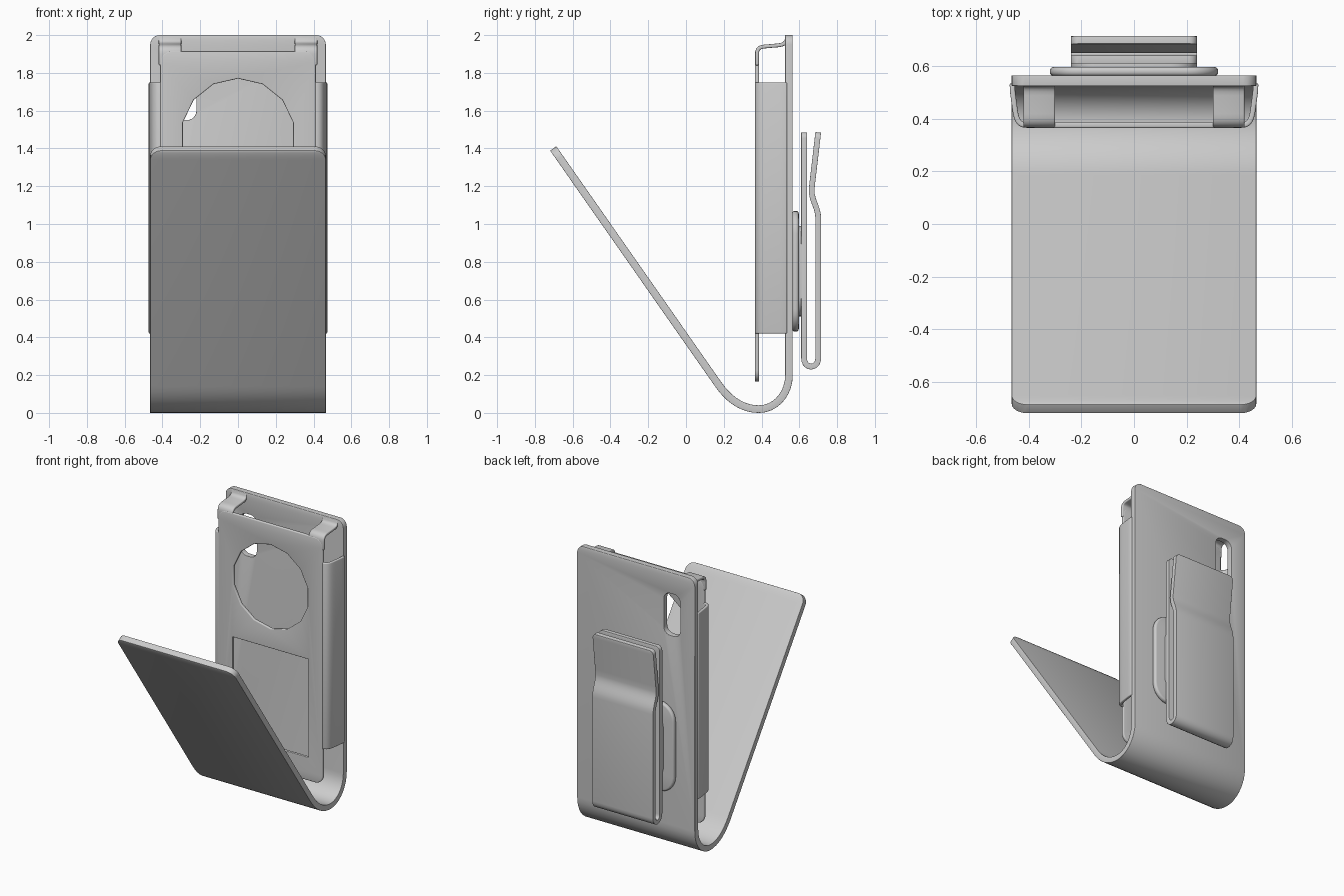
import bpy, bmesh, math
from mathutils import Vector
from mathutils.geometry import interpolate_bezier

if "Cube" in bpy.data.objects:
    bpy.data.objects.remove(bpy.data.objects["Cube"])

X, Z = Vector((1, 0, 0)), Vector((0, 0, 1))


def yz(points, x=0):
    return [Vector((x, y, z)) for y, z in points]


def bend(a, ha, hb, b, n=10):
    return [tuple(p) for p in interpolate_bezier(Vector(a), Vector(ha), Vector(hb), Vector(b), n)]


def ribbon(name, path, side, half, thick, r0=0, r1=0, bevel=0.006, cutter=None):
    """Thick sheet following a path, with rounded corners at its two ends."""
    def corner(p, q, r):
        d = (q - p).normalized()
        if r == 0:
            return [(p, half)]
        angles = [i * math.pi / 12 for i in range(7)]
        return [(p + d * r * (1 - math.cos(a)), half - r + r * math.sin(a)) for a in angles]
    stations = corner(path[0], path[1], r0) + [(p, half) for p in path[1:-1]]
    stations += corner(path[-1], path[-2], r1)[::-1]
    verts = []
    for p, w in stations:
        verts += [p - side * w, p + side * w]
    faces = [(2 * i, 2 * i + 1, 2 * i + 3, 2 * i + 2) for i in range(len(stations) - 1)]
    me = bpy.data.meshes.new(name)
    me.from_pydata(verts, [], faces)
    ob = bpy.data.objects.new(name, me)
    bpy.context.collection.objects.link(ob)
    m = ob.modifiers.new("thickness", 'SOLIDIFY')
    m.thickness, m.offset, m.use_even_offset = thick, 0, True
    if cutter:
        m = ob.modifiers.new("hole", 'BOOLEAN')
        m.object, m.operation, m.solver = cutter, 'DIFFERENCE', 'EXACT'
    m = ob.modifiers.new("soft_edge", 'BEVEL')
    m.width, m.segments, m.limit_method, m.angle_limit = bevel, 3, 'ANGLE', math.radians(50)
    return ob


def rounded_rect(x0, x1, z0, z1, r, n=6):
    pts = []
    for k, (cx, cz) in enumerate([(x1 - r, z1 - r), (x0 + r, z1 - r), (x0 + r, z0 + r), (x1 - r, z0 + r)]):
        for i in range(n + 1):
            a = (k + i / n) * math.pi / 2
            pts.append((cx + r * math.cos(a), cz + r * math.sin(a)))
    return pts


def plate(name, outlines, y0, y1, bevel=0.0):
    """Flat plate facing the front; the first outline is the rim, others are holes."""
    cu = bpy.data.curves.new(name, 'CURVE')
    cu.dimensions, cu.fill_mode = '2D', 'BOTH'
    cu.extrude, cu.bevel_depth, cu.bevel_resolution = (y1 - y0) / 2 - bevel, bevel, 2
    cu.offset = -bevel
    for k, pts in enumerate(outlines):
        sp = cu.splines.new('POLY')
        sp.points.add(len(pts) - 1)
        for p, (x, z) in zip(sp.points, pts if k == 0 else pts[::-1]):
            p.co = (x, z, 0, 1)
        sp.use_cyclic_u = True
    ob = bpy.data.objects.new(name, cu)
    bpy.context.collection.objects.link(ob)
    ob.location.y, ob.rotation_euler.x = (y0 + y1) / 2, math.pi / 2
    bpy.ops.object.select_all(action='DESELECT')
    ob.select_set(True)
    bpy.context.view_layer.objects.active = ob
    bpy.ops.object.convert(target='MESH')
    ob = bpy.context.object
    bm = bmesh.new()
    bm.from_mesh(ob.data)
    bmesh.ops.remove_doubles(bm, verts=bm.verts, dist=1e-5)
    bmesh.ops.recalc_face_normals(bm, faces=bm.faces)
    bm.to_mesh(ob.data)
    bm.free()
    return ob


# Folding cover: open front flap, bottom bend and upright back, with a lens hole
cutter = plate("lens_hole_cutter", [rounded_rect(-0.35, -0.22, 1.55, 1.85, 0.05)], 0.45, 0.65)
cutter.hide_render = True
cover = [(-0.703, 1.4)]
cover += bend((0.17, 0.152), (0.227, 0.07), (0.30, 0.02), (0.385, 0.02))
cover += bend((0.385, 0.02), (0.475, 0.02), (0.545, 0.1), (0.545, 0.2))[1:] + [(0.545, 2.0)]
ribbon("folding_cover", yz(cover), X, 0.465, 0.04, 0.06, 0.05, 0.009, cutter)

# Front panel with round and rectangular openings
circle = [(0.3 * math.sin(i * math.tau / 14), 1.47 + 0.3 * math.cos(i * math.tau / 14)) for i in range(14)]
circle.reverse()
window = [(0.3, 1.03), (-0.3, 1.03), (-0.3, 0.33), (0.3, 0.33)]
plate("front_panel", [rounded_rect(-0.412, 0.412, 0.165, 1.915, 0.06), circle, window], 0.365, 0.387, 0.006)

# Side walls and top straps joining the panel to the back
for s, label in ((-1, "left"), (1, "right")):
    wall = [(0.405, 0.376)] + bend((0.415, 0.376), (0.437, 0.378), (0.448, 0.395), (0.453, 0.44), 7)
    wall += [(0.461, 0.5), (0.463, 0.535)]
    ribbon(label + "_side_wall", [Vector((s * x, y, 1.085)) for x, y in wall], Z, 0.665, 0.02)
    strap = [(0.376, 1.84)] + bend((0.376, 1.90), (0.376, 1.93), (0.39, 1.938), (0.42, 1.94), 7)
    strap += bend((0.49, 1.946), (0.52, 1.95), (0.533, 1.96), (0.535, 1.99), 6)
    ribbon(label + "_top_strap", yz(strap, s * 0.36), X, 0.06, 0.02)

# Rounded mounting plate and neck behind the back
plate("mount_plate", [rounded_rect(-0.32, 0.32, 0.43, 1.07, 0.12)], 0.563, 0.597, 0.014)
plate("mount_neck", [rounded_rect(-0.24, 0.24, 0.51, 0.99, 0.1)], 0.59, 0.615, 0.005)

# Belt clip: flat leg, tight U bend and pinched outer leg
clip = [(0.625, 1.485)] + bend((0.625, 0.29), (0.625, 0.23), (0.70, 0.23), (0.70, 0.29), 11)
clip += bend((0.70, 1.03), (0.70, 1.09), (0.665, 1.12), (0.665, 1.18), 9)
clip += [(0.669, 1.22), (0.70, 1.485)]
ribbon("belt_clip", yz(clip), X, 0.24, 0.03, 0.03, 0.03, 0.009)

# Apply modifiers, drop the cutter, smooth the rounded surfaces
bpy.ops.object.select_all(action='DESELECT')
for ob in bpy.context.scene.objects:
    if ob != cutter:
        ob.select_set(True)
        bpy.context.view_layer.objects.active = ob
bpy.ops.object.convert(target='MESH')
bpy.data.objects.remove(cutter)
bpy.ops.object.shade_smooth_by_angle(angle=math.radians(35))
